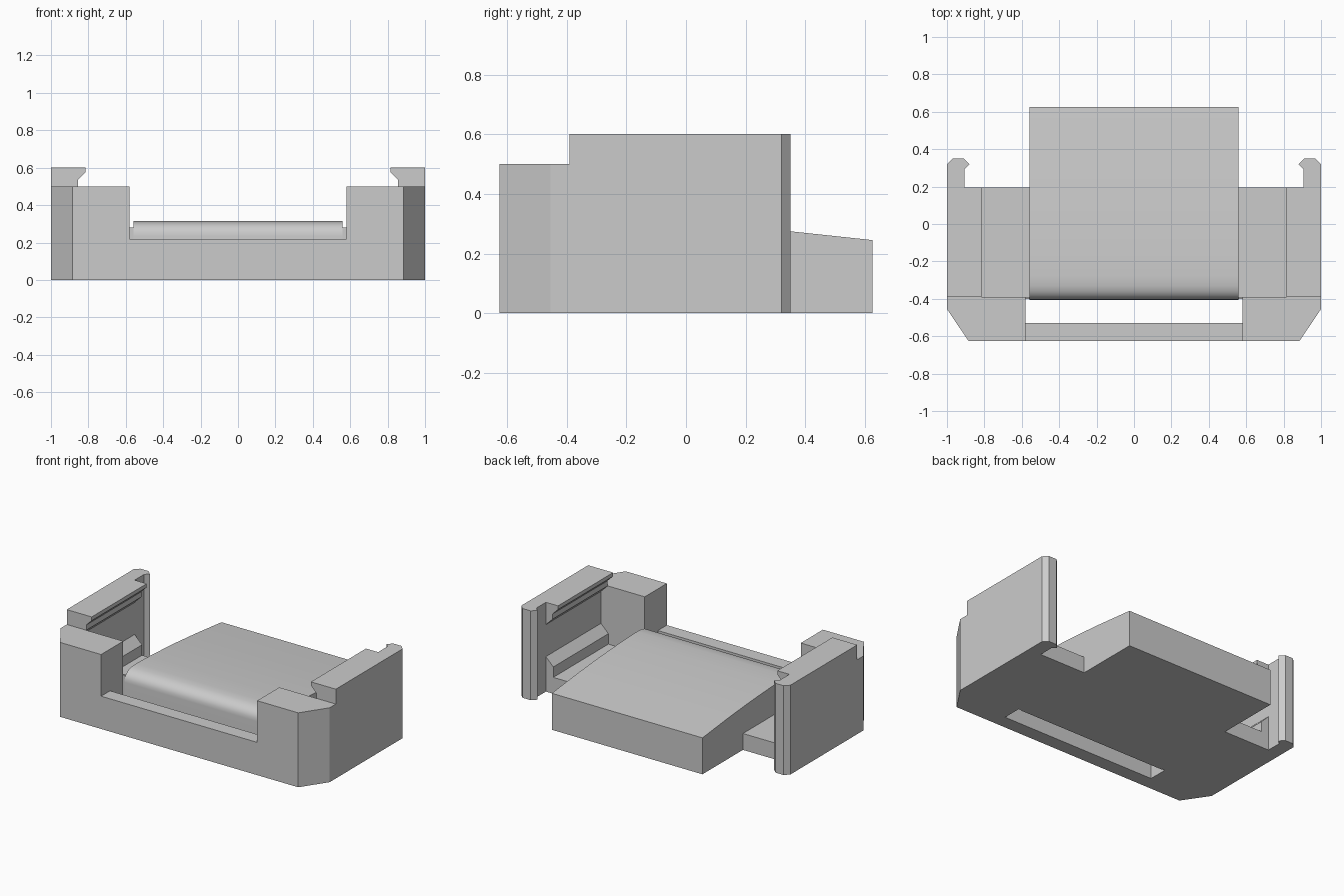
import bpy, bmesh, math

cube = bpy.data.objects.get("Cube")
if cube:
    bpy.data.objects.remove(cube, do_unlink=True)

# Single plain grey
grey = bpy.data.materials.new("plain_grey")
grey.use_nodes = True
grey.diffuse_color = (0.6, 0.6, 0.6, 1)
grey.node_tree.nodes["Principled BSDF"].inputs["Base Color"].default_value = (0.6, 0.6, 0.6, 1)


def prism(name, outline, axis, start, end, mirror=False):
    """Extrude a 2D outline along the given axis."""
    place = {"x": lambda p, d: (d, p[0], p[1]),
             "y": lambda p, d: (p[0], d, p[1]),
             "z": lambda p, d: (p[0], p[1], d)}[axis]
    bm = bmesh.new()
    near = [bm.verts.new(place(p, start)) for p in outline]
    far = [bm.verts.new(place(p, end)) for p in outline]
    bm.faces.new(near)
    bm.faces.new(far[::-1])
    for i in range(len(outline)):
        j = (i + 1) % len(outline)
        bm.faces.new((near[i], far[i], far[j], near[j]))
    bmesh.ops.recalc_face_normals(bm, faces=bm.faces)
    mesh = bpy.data.meshes.new(name)
    bm.to_mesh(mesh)
    bm.free()
    mesh.materials.append(grey)
    ob = bpy.data.objects.new(name, mesh)
    bpy.context.collection.objects.link(ob)
    if mirror:
        mod = ob.modifiers.new("mirror", "MIRROR")
        mod.use_mirror_merge = False
    return ob


def rect(a0, a1, b0, b1):
    return [(a0, b0), (a1, b0), (a1, b1), (a0, b1)]


# Low front bar in front of the open slot
prism("front_bar", rect(-0.625, -0.53, 0, 0.22), "x", -0.58, 0.58)

# Chamfered corner blocks
prism("corner_blocks", [(0.58, -0.625), (0.885, -0.625), (1, -0.455), (1, -0.39), (0.58, -0.39)],
      "z", 0, 0.5, mirror=True)

# Side walls with base flange, lower ledge, groove and overhanging lip
wall = [(0.56, 0), (1, 0), (1, 0.6), (0.815, 0.6), (0.815, 0.575), (0.855, 0.535),
        (0.855, 0.5), (0.905, 0.45), (0.905, 0.235), (0.85, 0.18), (0.85, 0.11), (0.56, 0.11)]
prism("side_walls", wall, "y", -0.39, 0.195, mirror=True)

# Wall extensions ending in a small inward hook
hook = [(0.905, 0.195), (1, 0.195), (1, 0.32), (0.97, 0.35), (0.91, 0.35),
        (0.88, 0.32), (0.905, 0.295)]
prism("rear_hooks", hook, "z", 0, 0.6, mirror=True)

# Narrow fillers between tongue and corner blocks
prism("slot_fillers", rect(0.56, 0.58, -0.4, -0.39), "z", 0, 0.28, mirror=True)

# Central tongue: flat sloping rear, crowned top, rounded front
tongue = [(-0.405, 0), (0.625, 0), (0.625, 0.245), (0.345, 0.275), (0.15, 0.292), (0, 0.302),
          (-0.15, 0.31), (-0.28, 0.314), (-0.33, 0.311), (-0.36, 0.303), (-0.38, 0.291),
          (-0.395, 0.275), (-0.403, 0.255), (-0.405, 0.235)]
ob = prism("center_tongue", tongue, "x", -0.56, 0.56)
bpy.ops.object.select_all(action="DESELECT")
ob.select_set(True)
bpy.context.view_layer.objects.active = ob
bpy.ops.object.shade_smooth_by_angle(angle=math.radians(35))
